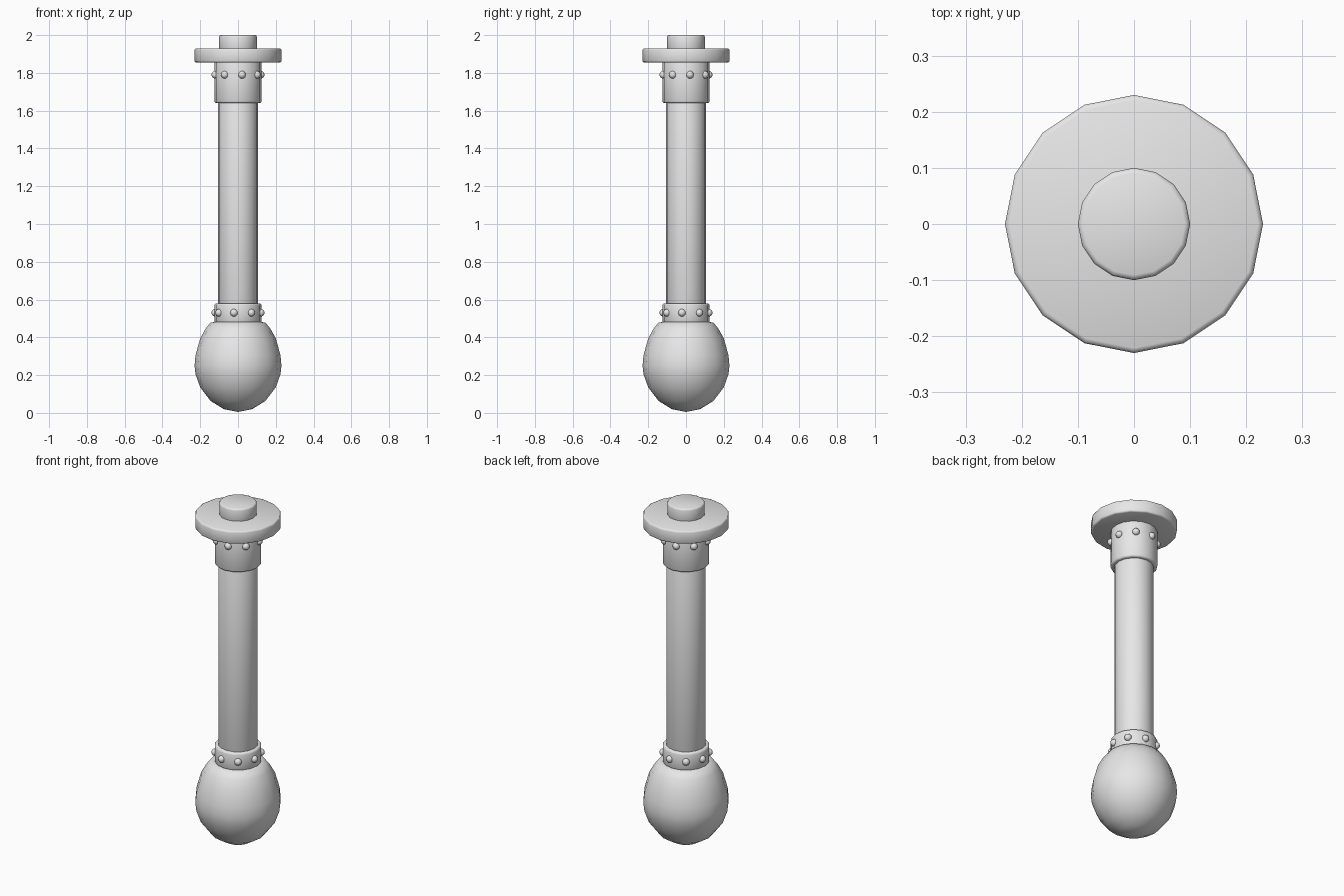
import bpy, bmesh, math
from mathutils import Matrix, Vector

cube = bpy.data.objects.get("Cube")
if cube:
    bpy.data.objects.remove(cube, do_unlink=True)

grey = bpy.data.materials.new("plain_grey")
grey.use_nodes = True
colour = (0.8, 0.8, 0.8, 1)
grey.diffuse_color = colour
grey.node_tree.nodes["Principled BSDF"].inputs["Base Color"].default_value = colour

SIDES = 16


def finish(name, bm):
    bmesh.ops.recalc_face_normals(bm, faces=bm.faces)
    for face in bm.faces:
        face.smooth = True
    mesh = bpy.data.meshes.new(name)
    bm.to_mesh(mesh)
    bm.free()
    mesh.materials.append(grey)
    obj = bpy.data.objects.new(name, mesh)
    bpy.context.collection.objects.link(obj)
    return obj


def lathe(name, profile):
    """Revolve (radius, height) points about z."""
    bm = bmesh.new()
    verts = [bm.verts.new((r, 0, z)) for r, z in profile]
    edges = [bm.edges.new(pair) for pair in zip(verts, verts[1:])]
    bmesh.ops.spin(bm, geom=verts + edges, cent=(0, 0, 0), axis=(0, 0, 1),
                   angle=math.tau, steps=SIDES, use_merge=True)
    bmesh.ops.remove_doubles(bm, verts=bm.verts, dist=0.0002)
    return finish(name, bm)


def drum(name, radius, low, high, bevel):
    """Closed cylinder with softened rims."""
    return lathe(name, [(0, low), (radius - bevel, low),
                        (radius - bevel * 0.3, low + bevel * 0.3), (radius, low + bevel),
                        (radius, high - bevel), (radius - bevel * 0.3, high - bevel * 0.3),
                        (radius - bevel, high), (0, high)])


def stud_ring(name, height, turn):
    """Eight small round studs set into a collar."""
    bm = bmesh.new()
    for i in range(8):
        a = math.radians(turn + 45 * i)
        spot = Vector((0.122 * math.sin(a), -0.122 * math.cos(a), height))
        bmesh.ops.create_uvsphere(bm, u_segments=12, v_segments=8, radius=0.02,
                                  matrix=Matrix.Translation(spot))
    return finish(name, bm)


# Rounded bulb, flattened where it meets the lower collar
lathe("bulb", [(0, 0.005), (0.075, 0.02), (0.145, 0.063), (0.2, 0.135), (0.225, 0.205),
               (0.23, 0.25), (0.225, 0.305), (0.2, 0.395), (0.172, 0.445),
               (0.147, 0.477), (0.12, 0.482), (0, 0.482)])

# Shaft and collars
drum("shaft", 0.105, 0.45, 1.7, 0.004)
drum("lower_collar", 0.125, 0.476, 0.58, 0.01)
drum("upper_collar", 0.125, 1.64, 1.87, 0.01)

# Top disc and button
drum("top_disc", 0.23, 1.855, 1.93, 0.009)
drum("top_button", 0.1, 1.91, 2.0, 0.009)

# Studs
stud_ring("lower_studs", 0.53, -10)
stud_ring("upper_studs", 1.79, 10)
